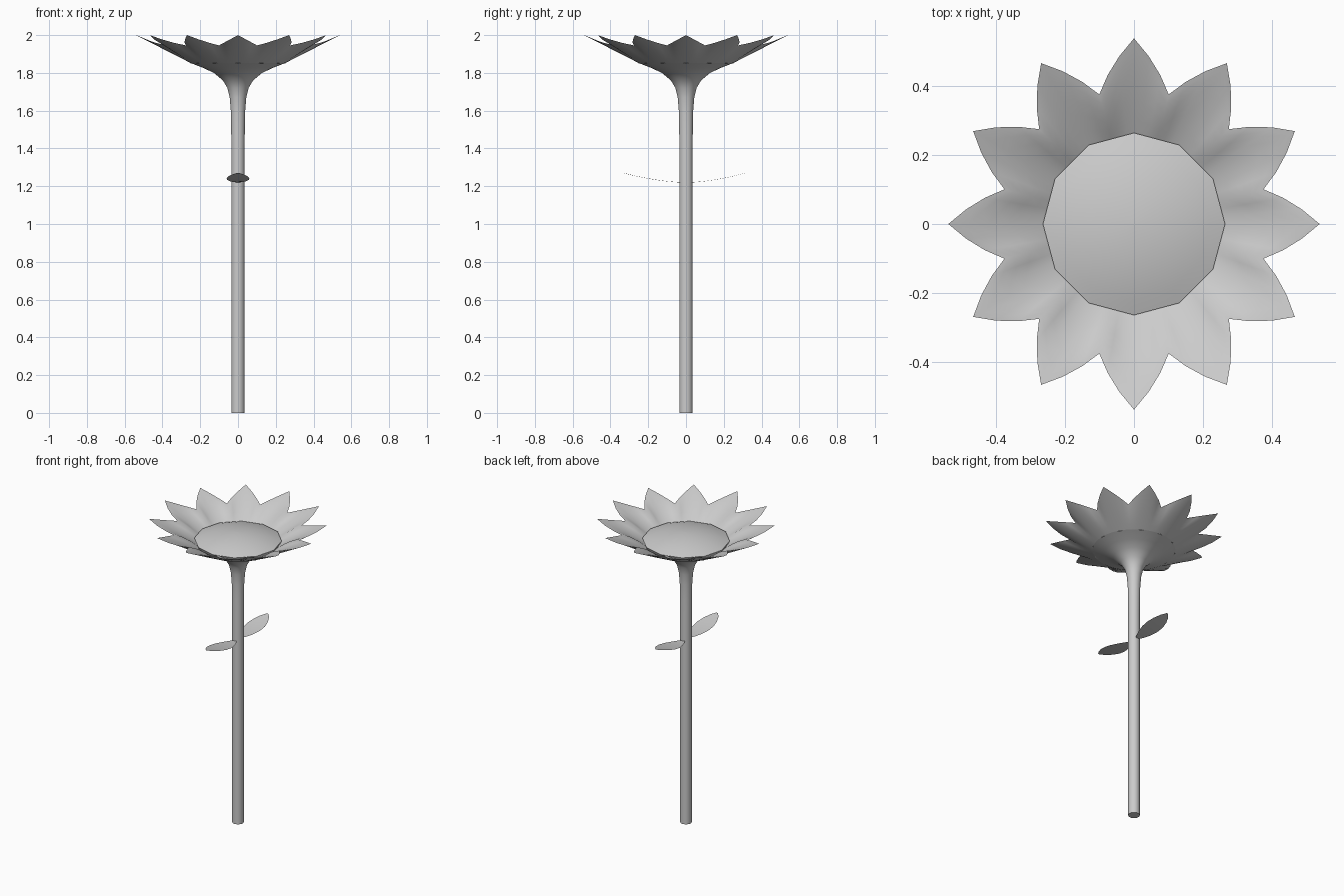
import bpy, bmesh, math

if "Cube" in bpy.data.objects:
    bpy.data.objects.remove(bpy.data.objects["Cube"])

grey = bpy.data.materials.new("light_grey")
grey.diffuse_color = (0.6, 0.6, 0.6, 1)
grey.use_nodes = True
grey.node_tree.nodes["Principled BSDF"].inputs["Base Color"].default_value = grey.diffuse_color


def make(name, verts, faces, recalc=True, angle=50):
    me = bpy.data.meshes.new(name)
    me.from_pydata(verts, [], faces)
    bm = bmesh.new()
    bm.from_mesh(me)
    if recalc:
        bmesh.ops.recalc_face_normals(bm, faces=bm.faces)
    bm.to_mesh(me)
    bm.free()
    me.materials.append(grey)
    ob = bpy.data.objects.new(name, me)
    bpy.context.collection.objects.link(ob)
    bpy.ops.object.select_all(action='DESELECT')
    ob.select_set(True)
    bpy.context.view_layer.objects.active = ob
    bpy.ops.object.shade_smooth_by_angle(angle=math.radians(angle))
    return ob


def bridge(rows, n):
    """Quads between successive closed rings of n points."""
    return [(r * n + i, r * n + (i + 1) % n, (r + 1) * n + (i + 1) % n, (r + 1) * n + i)
            for r in range(rows - 1) for i in range(n)]


def lathe(name, profile, n, cap_start=True, cap_end=True, angle=50):
    verts = [(r * math.cos(2 * math.pi * i / n), r * math.sin(2 * math.pi * i / n), z)
             for r, z in profile for i in range(n)]
    faces = bridge(len(profile), n)
    if cap_start:
        faces.append(tuple(range(n))[::-1])
    if cap_end:
        faces.append(tuple(range(len(verts) - n, len(verts))))
    return make(name, verts, faces, angle=angle)


N = 72  # six segments for each of the twelve petals

# stem flaring into the flower base
lathe("stem", [(0.035, 0), (0.035, 1.4), (0.036, 1.5), (0.038, 1.6), (0.044, 1.67),
               (0.056, 1.72), (0.08, 1.76), (0.125, 1.798), (0.18, 1.825), (0.25, 1.852)], N)


# petal ring: outer shell runs out to the zigzag rim, inner shell runs back in
def outer_z(r):
    return 1.852 + (r - 0.25) * 0.51


verts = []
steps = [0, 0.2, 0.4, 0.6, 0.8, 0.92, 1]
path = [(s, 0) for s in steps] + [(s, 1) for s in steps[-2::-1]]
for s, inner in path:
    for i in range(N):
        t = abs((i + 3) % 6 - 3) / 3          # 0 on petal midline, 1 in the notch
        rim = 0.54 - 0.15 * t
        r = 0.25 + (rim - 0.25) * s
        z = outer_z(r) + 0.022 * t * t * s * s
        if inner:
            z += 0.012 * (1 - s ** 3) + 0.05 * t * t * s * (1 - s)
        a = 2 * math.pi * i / N
        verts.append((r * math.cos(a), r * math.sin(a), z))
make("petals", verts, bridge(len(path), N), angle=80)

# domed seed disc with twelve sides
dome = [(0.25, 1.85), (0.265, 1.884)]
for k in range(1, 6):
    f = 1 - k / 6
    dome.append((0.265 * f, 1.884 + 0.05 * (1 - f * f)))
dome.append((0.004, 1.934))
lathe("seed_disc", dome, 12)

# pair of thin curved leaves
outline = [(0.03, 0.012), (0.06, 0.028), (0.10, 0.045), (0.15, 0.058), (0.20, 0.06),
           (0.25, 0.049), (0.29, 0.03), (0.32, 0.006)]
for name, sy in (("back_leaf", 0.98), ("front_leaf", -1.03)):
    verts, faces = [], []
    for y, w in outline:
        z = 1.22 + 0.05 * (y / 0.32) ** 1.7
        verts += [(-w, y * sy, z), (0, y * sy, z - 0.001), (w, y * sy, z)]
    for k in range(len(outline) - 1):
        for j in range(2):
            q = (3 * k + j, 3 * k + j + 1, 3 * k + j + 4, 3 * k + j + 3)
            faces.append(q if sy > 0 else q[::-1])
    make(name, verts, faces, recalc=False)
